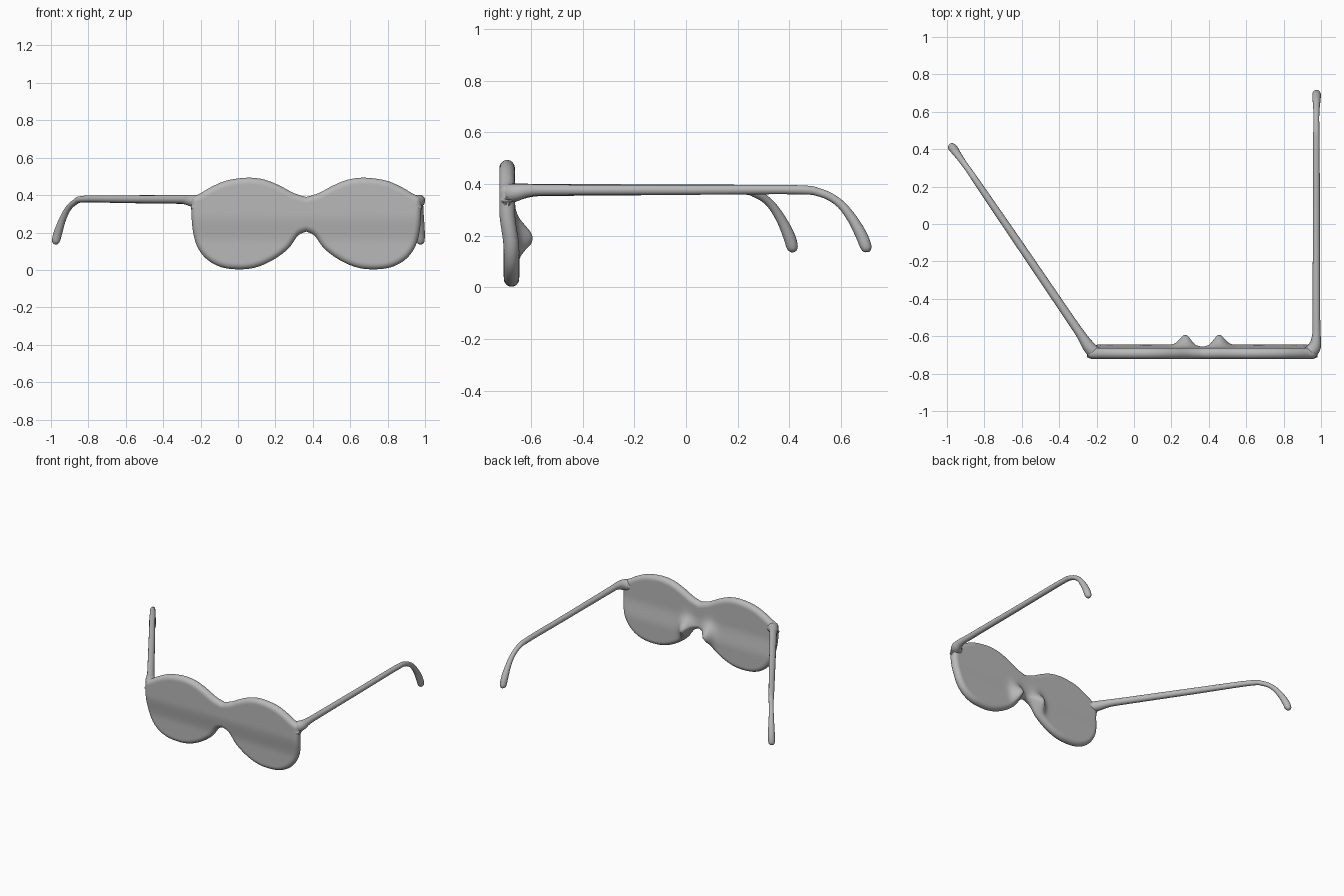
import bpy, bmesh, math
from mathutils import Vector

if "Cube" in bpy.data.objects:
    bpy.data.objects.remove(bpy.data.objects["Cube"])

grey = bpy.data.materials.new("warm grey plastic")
grey.diffuse_color = (0.48, 0.48, 0.48, 1)
grey.use_nodes = True
grey.node_tree.nodes["Principled BSDF"].inputs["Base Color"].default_value = grey.diffuse_color

MID = 0.365            # x of the bridge centre
LEFT = -0.25           # outer end of the left lens
TOP = [(LEFT, 0.345), (-0.243, 0.385), (-0.2, 0.41), (-0.14, 0.445), (-0.06, 0.478), (0.05, 0.493),
       (0.14, 0.483), (0.22, 0.452), (0.3, 0.41), (MID, 0.39)]
BOTTOM = [(LEFT, 0.325), (-0.243, 0.22), (-0.22, 0.13), (-0.17, 0.06), (-0.09, 0.015), (0.01, 0.003),
          (0.1, 0.015), (0.19, 0.055), (0.27, 0.115), (0.32, 0.183), (MID, 0.205)]


def smooth_line(pts, n=10):
    """Catmull-Rom curve through points."""
    p = [Vector(a) for a in pts]
    p = [p[0]] + p + [p[-1]]
    out = []
    for i in range(1, len(p) - 2):
        for k in range(n):
            t = k / n
            out.append(0.5 * (2 * p[i] + (p[i + 1] - p[i - 1]) * t
                       + (2 * p[i - 1] - 5 * p[i] + 4 * p[i + 1] - p[i + 2]) * t ** 2
                       + (3 * p[i] - p[i - 1] - 3 * p[i + 1] + p[i + 2]) * t ** 3))
    return out + [p[-1]]


def height_at(line, x):
    for a, b in zip(line, line[1:]):
        if x <= b.x and b.x > a.x:
            return a.y + (b.y - a.y) * max(0, (x - a.x) / (b.x - a.x))
    return line[-1].y


def edge_distance(x, z, segs):
    best = 9
    for ax, az, dx, dz, ll in segs:
        t = min(1, max(0, ((x - ax) * dx + (z - az) * dz) / ll))
        best = min(best, (x - ax - t * dx) ** 2 + (z - az - t * dz) ** 2)
    return math.sqrt(best)


def smoothstep(a, b, v):
    t = min(1, max(0, (v - a) / (b - a)))
    return t * t * (3 - 2 * t)


def finish(ob):
    ob.data.materials.append(grey)
    bpy.context.view_layer.objects.active = ob
    ob.select_set(True)
    bpy.ops.object.shade_smooth()
    ob.select_set(False)


# Lens front: pillow-edged sheet with bridge and moulded nose pads
top, bottom = smooth_line(TOP), smooth_line(BOTTOM)
segs = []
for line in (top, bottom):
    for a, b in zip(line, line[1:]):
        d = b - a
        if d.length > 1e-6:
            segs.append((a.x, a.y, d.x, d.y, d.length_squared))

COLS, ROWS = 64, 44
bm = bmesh.new()
front, back = [], []
for i in range(COLS + 1):
    u = i / COLS
    x = LEFT + (MID - LEFT) * (0.6 * (1 - math.cos(u * math.pi / 2)) + 0.4 * u * u)
    zt, zb = height_at(top, x), height_at(bottom, x)
    fcol, bcol = [], []
    for j in range(ROWS + 1):
        z = zb + (zt - zb) * (1 - math.cos(math.pi * j / ROWS)) / 2
        d = edge_distance(x, z, segs)
        half = 0.03 * math.sqrt(max(0, 1 - (1 - min(1, d / 0.032)) ** 2))
        y = -0.675 - 0.017 * smoothstep(0.14, 0.3, z)
        pad = 0.058 * math.exp(-((x - 0.275) / 0.042) ** 2 - ((z - 0.195) / 0.065) ** 2)
        pad *= smoothstep(-0.005, 0.035, d)
        f = bm.verts.new((x, y - half, z))
        on_edge = j in (0, ROWS) or i == 0
        fcol.append(f)
        bcol.append(bm.verts.new((x, y + half + pad, z)) if not on_edge else f)
    front.append(fcol)
    back.append(bcol)
for grid, flip in ((front, False), (back, True)):
    for i in range(COLS):
        for j in range(ROWS):
            q = [grid[i][j], grid[i + 1][j], grid[i + 1][j + 1], grid[i][j + 1]]
            bm.faces.new(q[::-1] if flip else q)
# mirror the half across the bridge
geom = bmesh.ops.duplicate(bm, geom=bm.verts[:] + bm.edges[:] + bm.faces[:])["geom"]
for v in geom:
    if isinstance(v, bmesh.types.BMVert):
        v.co.x = 2 * MID - v.co.x
bmesh.ops.remove_doubles(bm, verts=bm.verts[:], dist=0.0002)
bmesh.ops.recalc_face_normals(bm, faces=bm.faces[:])
me = bpy.data.meshes.new("lens_front")
bm.to_mesh(me)
bm.free()
ob = bpy.data.objects.new("lens_front", me)
bpy.context.collection.objects.link(ob)
finish(ob)


def temple_arm(name, pts):
    """Tapered round rod; each point is x, y, z, radius."""
    path = smooth_line(pts, 8)
    bm = bmesh.new()
    rings, side = [], None
    for i, p in enumerate(path):
        t = (path[min(i + 1, len(path) - 1)] - path[max(i - 1, 0)]).xyz.normalized()
        if side is None:
            side = t.cross(Vector((0, 0, 1)))
        side = (side - t * side.dot(t)).normalized()
        up = side.cross(t)
        rings.append([bm.verts.new(p.xyz + p.w * (side * math.cos(a) + up * math.sin(a)))
                      for a in (2 * math.pi * k / 16 for k in range(16))])
    for r, s in zip(rings, rings[1:]):
        for k in range(16):
            bm.faces.new((r[k], r[(k + 1) % 16], s[(k + 1) % 16], s[k]))
    bm.faces.new(rings[0])
    bm.faces.new(rings[-1])
    bmesh.ops.recalc_face_normals(bm, faces=bm.faces[:])
    me = bpy.data.meshes.new(name)
    bm.to_mesh(me)
    bm.free()
    ob = bpy.data.objects.new(name, me)
    bpy.context.collection.objects.link(ob)
    finish(ob)


# Open arm, straight back
temple_arm("right_arm", [
    (0.90, -0.69, 0.36, 0.022), (0.942, -0.682, 0.363, 0.036), (0.966, -0.655, 0.368, 0.034),
    (0.975, -0.60, 0.376, 0.024), (0.975, -0.50, 0.377, 0.021), (0.975, 0.0, 0.377, 0.019),
    (0.975, 0.42, 0.378, 0.018), (0.975, 0.52, 0.366, 0.016), (0.975, 0.59, 0.329, 0.016),
    (0.976, 0.64, 0.27, 0.019), (0.976, 0.677, 0.205, 0.023), (0.976, 0.696, 0.158, 0.022),
    (0.976, 0.703, 0.141, 0.013), (0.976, 0.704, 0.137, 0.002)])
# Splayed arm, swung outwards
temple_arm("left_arm", [
    (-0.17, -0.69, 0.36, 0.022), (-0.212, -0.683, 0.363, 0.034), (-0.242, -0.655, 0.369, 0.033),
    (-0.285, -0.59, 0.376, 0.025), (-0.35, -0.495, 0.377, 0.023), (-0.60, -0.127, 0.378, 0.021),
    (-0.82, 0.195, 0.379, 0.018), (-0.872, 0.272, 0.362, 0.016), (-0.91, 0.325, 0.325, 0.016),
    (-0.94, 0.367, 0.265, 0.019), (-0.962, 0.398, 0.2, 0.023), (-0.973, 0.411, 0.158, 0.022),
    (-0.977, 0.415, 0.141, 0.013), (-0.978, 0.416, 0.137, 0.002)])
